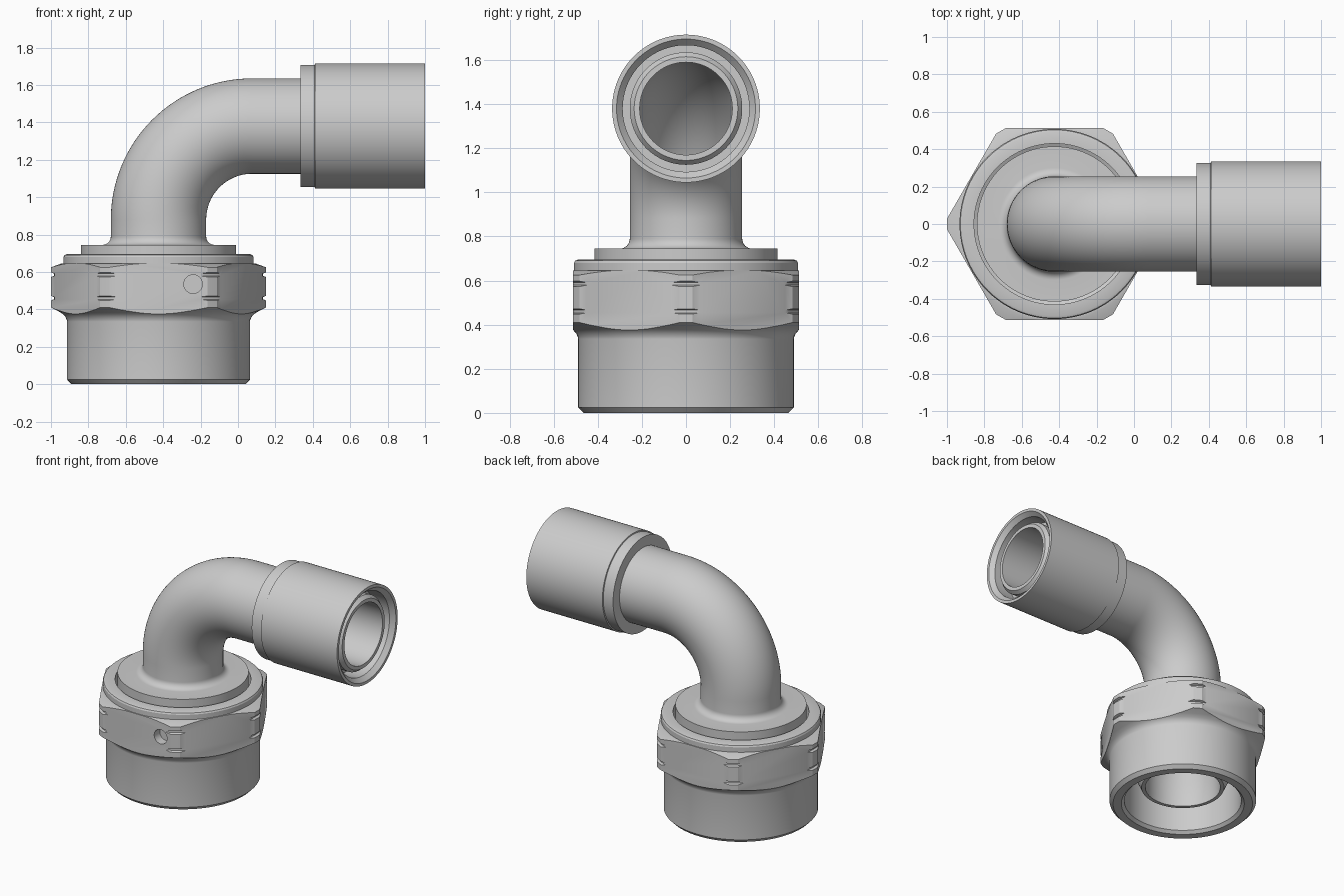
import bpy, bmesh, math
from mathutils import Vector

if "Cube" in bpy.data.objects:
    bpy.data.objects.remove(bpy.data.objects["Cube"])

AX, Z0, BEND, ZC = -0.425, 0.88, 0.5, 1.38   # nut axis, bend start, bend radius, outlet height
S2 = Z0 + BEND * math.pi / 2
SEG = 96


def frame(s):
    """Centre and in-plane radial direction along the elbow path."""
    if s <= Z0:
        return Vector((AX, 0, s)), Vector((1, 0, 0))
    if s < S2:
        a = (s - Z0) / BEND
        return (Vector((AX + BEND - BEND * math.cos(a), 0, Z0 + BEND * math.sin(a))),
                Vector((math.cos(a), 0, -math.sin(a))))
    return Vector((AX + BEND + s - S2, 0, ZC)), Vector((0, 0, -1))


def at_x(x):
    return S2 + x - (AX + BEND)


def sweep(name, rings):
    """Closed profile of (distance, radius) rings swept round the path."""
    bm = bmesh.new()
    loops = []
    for s, r in rings:
        c, n = frame(s)
        loops.append([bm.verts.new(c + r * (math.cos(t) * n + math.sin(t) * Vector((0, 1, 0))))
                      for t in (2 * math.pi * i / SEG for i in range(SEG))])
    for k, a in enumerate(loops):
        b = loops[(k + 1) % len(loops)]
        for i in range(SEG):
            j = (i + 1) % SEG
            bm.faces.new((a[i], a[j], b[j], b[i]))
    bmesh.ops.recalc_face_normals(bm, faces=bm.faces)
    me = bpy.data.meshes.new(name)
    bm.to_mesh(me)
    bm.free()
    ob = bpy.data.objects.new(name, me)
    bpy.context.collection.objects.link(ob)
    return ob


def activate(ob):
    bpy.ops.object.select_all(action='DESELECT')
    ob.select_set(True)
    bpy.context.view_layer.objects.active = ob


def boolean(ob, cutter, op):
    m = ob.modifiers.new("cut", 'BOOLEAN')
    m.object, m.operation, m.solver = cutter, op, 'EXACT'
    activate(ob)
    bpy.ops.object.modifier_apply(modifier=m.name)
    bpy.data.objects.remove(cutter)


# Nut: turned body with corner grooves, trimmed by a hexagonal prism
nut_profile = [(0, .41), (0, .465), (.025, .489), (.335, .489), (.345, .491), (.36, .498),
               (.375, .511), (.39, .535), (.41, .575)]
for z in (.46, .585):
    nut_profile += [(z - .012, .575), (z - .006, .559), (z + .006, .559), (z + .012, .575)]
nut_profile += [(.625, .575), (.645, .52), (.646, .508), (.68, .508), (.69, .503), (.695, .49),
                (.695, .43), (.44, .43), (.42, .39), (.02, .39)]
nut = sweep("hex_nut", nut_profile)

bpy.ops.mesh.primitive_cylinder_add(vertices=6, radius=.512 / math.cos(math.pi / 6), depth=2,
                                    location=(AX, 0, .4), rotation=(0, 0, math.pi / 6))
hexagon = bpy.context.object
# Corners point along x
if abs(max(v.co.y for v in hexagon.data.vertices) - .512 / math.cos(math.pi / 6)) > .01:
    hexagon.rotation_euler.z = 0
bpy.context.view_layer.update()
boolean(nut, hexagon, 'INTERSECT')

# Wire hole in the front flat
bpy.ops.mesh.primitive_cylinder_add(vertices=24, radius=.05, depth=.12,
                                    location=(AX + .185, -.51, .535), rotation=(math.pi / 2, 0, 0))
boolean(nut, bpy.context.object, 'DIFFERENCE')

# Elbow: cone nose, collar, fillet, bent tube and nipple end, then the bore back
outer = [(.125, .25), (.125, .275), (.36, .38), (.45, .38), (.45, .415), (.745, .415)]
outer += [(.79 - .045 * math.sin(a), .30 - .045 * math.cos(a))
          for a in (math.pi / 2 * (1 - i / 8) for i in range(9))]
bend = [Z0 + (S2 - Z0) * i / 32 for i in range(33)]
outer += [(s, .255) for s in bend]
outer += [(at_x(.945), .255), (at_x(.97), .235)]
inner = [(at_x(.97), .21)] + [(s, .21) for s in reversed(bend)] + [(.4, .21), (.3, .25)]
elbow = sweep("elbow_tube", outer + inner)

# Sleeve around the outlet
sleeve = sweep("crimp_sleeve", [(at_x(x), r) for x, r in (
    (.335, .25), (.335, .327), (.41, .327), (.412, .335), (1, .335), (1, .315),
    (.97, .287), (.85, .287), (.85, .25))])

for ob in (nut, elbow, sleeve):
    activate(ob)
    bpy.ops.object.shade_smooth_by_angle(angle=math.radians(25))
